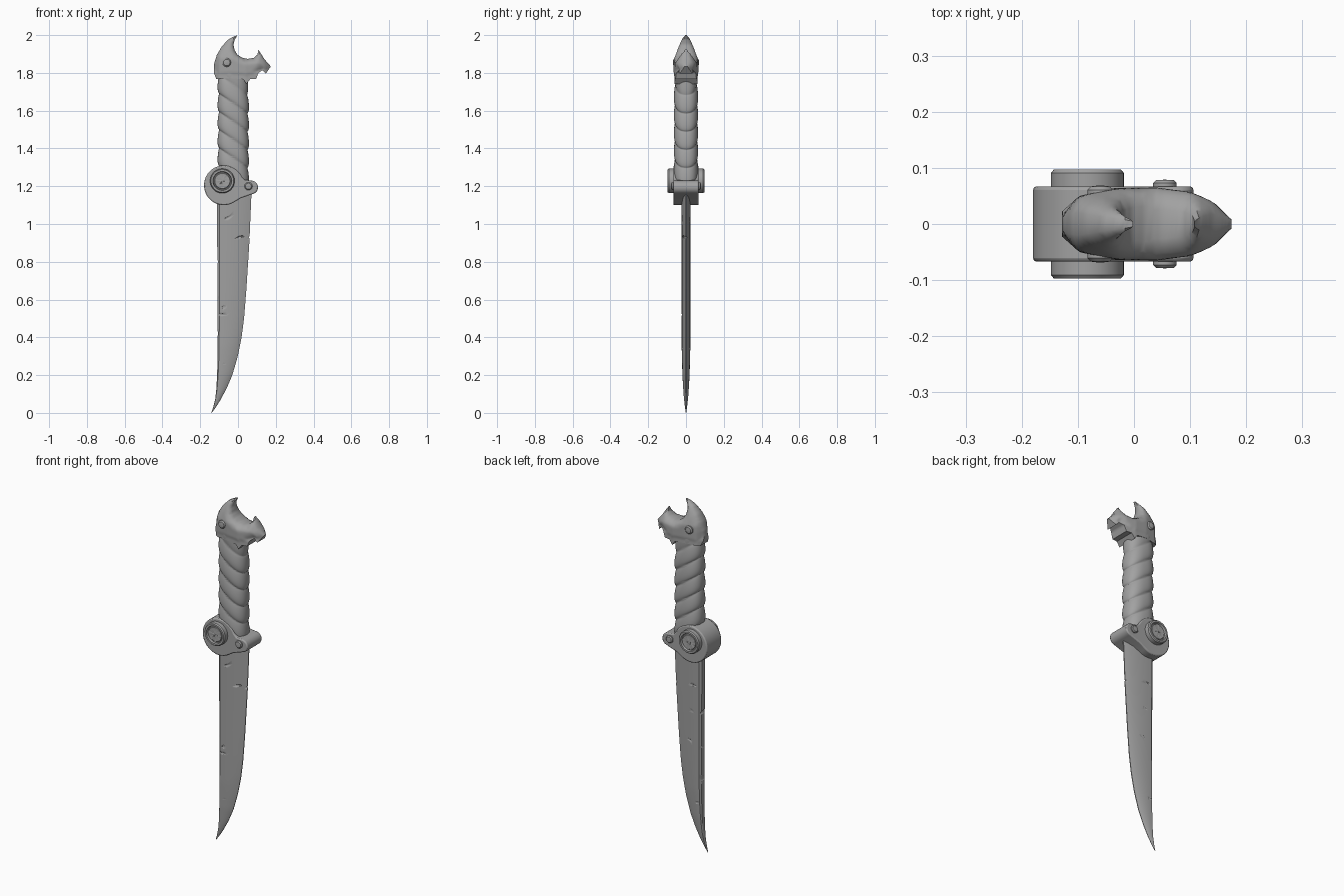
import bpy, bmesh, math, random
from mathutils import Vector, Matrix
from mathutils.geometry import delaunay_2d_cdt, intersect_point_line

if "Cube" in bpy.data.objects:
    bpy.data.objects.remove(bpy.data.objects["Cube"])

random.seed(4)
steel = bpy.data.materials.new("dark_grey")
steel.diffuse_color = (.36, .36, .36, 1)
steel.use_nodes = True
steel.node_tree.nodes["Principled BSDF"].inputs["Base Color"].default_value = steel.diffuse_color


def finish(name, bm, angle=35):
    bmesh.ops.recalc_face_normals(bm, faces=bm.faces)
    me = bpy.data.meshes.new(name)
    bm.to_mesh(me)
    bm.free()
    me.materials.append(steel)
    ob = bpy.data.objects.new(name, me)
    bpy.context.collection.objects.link(ob)
    bpy.ops.object.select_all(action='DESELECT')
    ob.select_set(True)
    bpy.context.view_layer.objects.active = ob
    bpy.ops.object.shade_smooth_by_angle(angle=math.radians(angle))
    return ob


def table(t, keys):
    for (a, va), (b, vb) in zip(keys, keys[1:]):
        if t <= b:
            return va + (vb - va) * max(0, (t - a) / (b - a))
    return keys[-1][1]


def loft(bm, rings):
    rows = [[bm.verts.new(p) for p in r] for r in rings]
    n = len(rows[0])
    for a, b in zip(rows, rows[1:]):
        for i in range(n):
            j = (i + 1) % n
            bm.faces.new((a[i], a[j], b[j], b[i]))
    bm.faces.new(rows[0])
    bm.faces.new(rows[-1])


def lathe_pair(name, x, z, profile, segs=40, rough=0.0):
    """Turned part on both sides; profile is (radius, distance from y=0)."""
    bm = bmesh.new()
    for s in (-1, 1):
        rings = []
        for k, (r, d) in enumerate(profile):
            j = rough if k > 5 else 0
            rings.append([(x + r * math.cos(2 * math.pi * i / segs),
                           s * (d + random.uniform(-j, j)),
                           z + r * math.sin(2 * math.pi * i / segs)) for i in range(segs)])
        loft(bm, rings)
    return finish(name, bm)


def inflate(name, outline, half, step=0.008):
    """Fill a front outline with a grid and puff it out to +-half(x, z, edge distance)."""
    pts = [Vector(p) for p in outline]
    ring = []
    for a, b in zip(pts, pts[1:] + pts[:1]):
        n = max(1, round((b - a).length / step))
        ring += [a.lerp(b, i / n) for i in range(n)]
    segs = list(zip(pts, pts[1:] + pts[:1]))

    def dist(p):
        best = 9
        for a, b in segs:
            t = min(1, max(0, intersect_point_line(p, a, b)[1]))
            best = min(best, (a.lerp(b, t) - p).length)
        return best

    def inside(p):
        return sum((a.y > p.y) != (b.y > p.y) and
                   p.x < a.x + (b.x - a.x) * (p.y - a.y) / (b.y - a.y) for a, b in segs) % 2

    x0, z0 = min(p.x for p in pts), min(p.y for p in pts)
    grid = [Vector((x0 + i * step, z0 + j * step)) for i in range(42) for j in range(40)]
    grid = [p for p in grid if inside(p) and dist(p) > step * 0.5]
    vs, _, fs, *_ = delaunay_2d_cdt(ring + grid, [], [list(range(len(ring)))], 1, 1e-6)
    bm = bmesh.new()
    hs = [half(p.x, p.y, dist(p)) for p in vs]
    front = [bm.verts.new((p.x, -h, p.y)) for p, h in zip(vs, hs)]
    back = [bm.verts.new((p.x, h, p.y)) for p, h in zip(vs, hs)]
    count = {}
    for f in fs:
        bm.faces.new([front[i] for i in f])
        bm.faces.new([back[i] for i in reversed(f)])
        for a, b in zip(f, list(f[1:]) + [f[0]]):
            count.setdefault(frozenset((a, b)), []).append((a, b))
    for e in count.values():
        if len(e) == 1:
            a, b = e[0]
            bm.faces.new((front[b], front[a], back[a], back[b]))
    return finish(name, bm, 45)


# Blade: flat spine at -x, curved sharp edge at +x, hooked tip
spine = [(0, -.141), (.03, -.131), (.07, -.121), (.13, -.114), (.25, -.109), (.6, -.108), (1.2, -.112)]
edge = [(0, -.139), (.03, -.117), (.07, -.092), (.13, -.06), (.2, -.03), (.3, -.001), (.4, .019),
        (.5, .032), (.65, .044), (.9, .06), (1.2, .073)]
thick = [(0, .001), (.05, .008), (.1, .013), (.2, .019), (.35, .023), (1.2, .024)]
section = [(0, .6), (.07, 1), (.2, 1), (.35, .96), (.5, .87), (.65, .73), (.78, .55), (.9, .34), (1, .1)]
rings = []
for k in range(61):
    z = 1.18 * (k / 60) ** 1.4
    xs, xe, t = table(z, spine), table(z, edge), table(z, thick)
    side = [(xs + (xe - xs) * u, t * v) for u, v in section]
    rings.append([(x, -y, z) for x, y in side] + [(x, y, z) for x, y in reversed(side)])
bm = bmesh.new()
loft(bm, rings)
blade = finish("blade", bm, 30)

# Battle nicks cut into spine, edge and both faces: x, y, z, length, depth, height, tilt
nicks = [(-.113, 0, .80, .010, .04, .012, 0), (-.112, 0, .42, .008, .04, .018, 0),
         (-.115, 0, .60, .009, .04, .010, 0), (.064, 0, .93, .008, .04, .006, 0),
         (-.08, -.026, .52, .035, .006, .006, 0), (-.04, -.026, 1.04, .045, .007, .009, -.5),
         (.03, -.016, .935, .035, .006, .005, -.1), (-.07, -.024, .26, .016, .006, .009, -.4),
         (-.075, -.026, .56, .012, .006, .014, .2), (-.03, .025, .63, .03, .007, .008, -.2),
         (-.06, .026, .95, .03, .006, .006, 0), (-.05, .026, .80, .012, .006, .014, .2),
         (-.085, .024, .28, .014, .006, .010, .3)]
bm = bmesh.new()
for x, y, z, lx, ly, lz, a in nicks:
    m = Matrix.Translation((x, y, z)) @ Matrix.Rotation(a, 4, 'Y') @ Matrix.Diagonal((lx, ly, lz, 1))
    bmesh.ops.create_uvsphere(bm, u_segments=8, v_segments=6, radius=1, matrix=m)
cutter = finish("nick_cutter", bm)
cutter.hide_render = True
cutter.hide_set(True)
mod = blade.modifiers.new("nicks", 'BOOLEAN')
mod.operation, mod.solver, mod.object = 'DIFFERENCE', 'EXACT', cutter
bpy.context.view_layer.objects.active = blade
bpy.ops.object.modifier_apply(modifier="nicks")
bpy.data.objects.remove(cutter)


# Guard: big disc running into a small lobe
def arc(cx, cz, r, a0, a1, n):
    return [(cx + r * math.cos(math.radians(a0 + (a1 - a0) * i / n)),
             cz + r * math.sin(math.radians(a0 + (a1 - a0) * i / n))) for i in range(n + 1)]


outline = arc(-.075, 1.205, .105, 24, 300, 36) + [(.015, 1.137)] + arc(.07, 1.194, .036, -70, 85, 12) + [(.036, 1.233)]
bm = bmesh.new()
loft(bm, [[(x, y, z) for x, z in outline] for y in (-.067, .067)])
guard = finish("guard", bm, 40)
bev = guard.modifiers.new("soft_edges", 'BEVEL')
bev.width, bev.segments, bev.limit_method, bev.angle_limit = .006, 2, 'ANGLE', math.radians(50)

# Turned boss with recessed rough centre, and rivets
lathe_pair("guard_boss", -.083, 1.228,
           [(.065, .05), (.065, .091), (.060, .097), (.050, .097), (.047, .086), (.043, .086),
            (.040, .090), (.028, .089), (.015, .090), (.004, .090)], 40, .0012)
lathe_pair("guard_rivet", .055, 1.2, [(.021, .05), (.021, .073), (.016, .078), (.001, .079)], 24)
lathe_pair("pommel_rivet", -.06, 1.855, [(.023, .04), (.023, .061), (.017, .067), (.001, .069)], 24)

# Grip: oval bar wrapped in slanted overlapping bands
rings = []
for k in range(201):
    z0 = 1.2 + .6 * k / 200
    ring = []
    for i in range(56):
        a = 2 * math.pi * i / 56
        c, s = math.cos(a), math.sin(a)
        cx, sy = math.copysign(abs(c) ** .85, c), math.copysign(abs(s) ** .85, s)
        u = (z0 + .66 * .08 * cx - 1.735) / .096
        f = u % 1
        bulge = math.sin(math.pi * f ** .65) ** .6 if u < 0 else .6 * (1 - math.exp(-u * 5))
        d = .010 * (bulge - 1)
        ring.append((-.025 + (.083 + d) * cx, (.064 + d) * sy, z0))
    rings.append(ring)
bm = bmesh.new()
loft(bm, rings)
finish("grip", bm, 70)

# Pommel: open-jawed beast head with a swept horn
head = [(-.115, 1.768), (-.128, 1.80), (-.126, 1.85), (-.112, 1.895), (-.087, 1.938), (-.055, 1.974),
        (-.03, 1.989), (-.002, 2.0), (-.018, 1.975), (-.024, 1.95), (-.018, 1.92), (-.003, 1.897),
        (.02, 1.881), (.05, 1.874), (.085, 1.88), (.103, 1.897), (.108, 1.924), (.14, 1.872),
        (.174, 1.834), (.147, 1.796), (.13, 1.815), (.108, 1.80), (.096, 1.768), (.065, 1.768),
        (.045, 1.742), (.028, 1.766), (-.04, 1.772)]
width = [(-.13, .022), (-.1, .05), (-.03, .063), (.04, .065), (.1, .057), (.14, .042), (.175, .014)]


def head_half(x, z, d):
    taper = (2.006 - z) / .13 if x < .03 else (1.928 - z) / .075
    puff = math.sqrt(1 - (1 - min(1, d / .04)) ** 2)
    puff = max(puff, .9 * min(1, max(0, (1.84 - z) / .04)))
    return table(x, width) * max(.04, min(1, taper)) ** .6 * (.5 + .5 * puff)


inflate("pommel", head, head_half)
